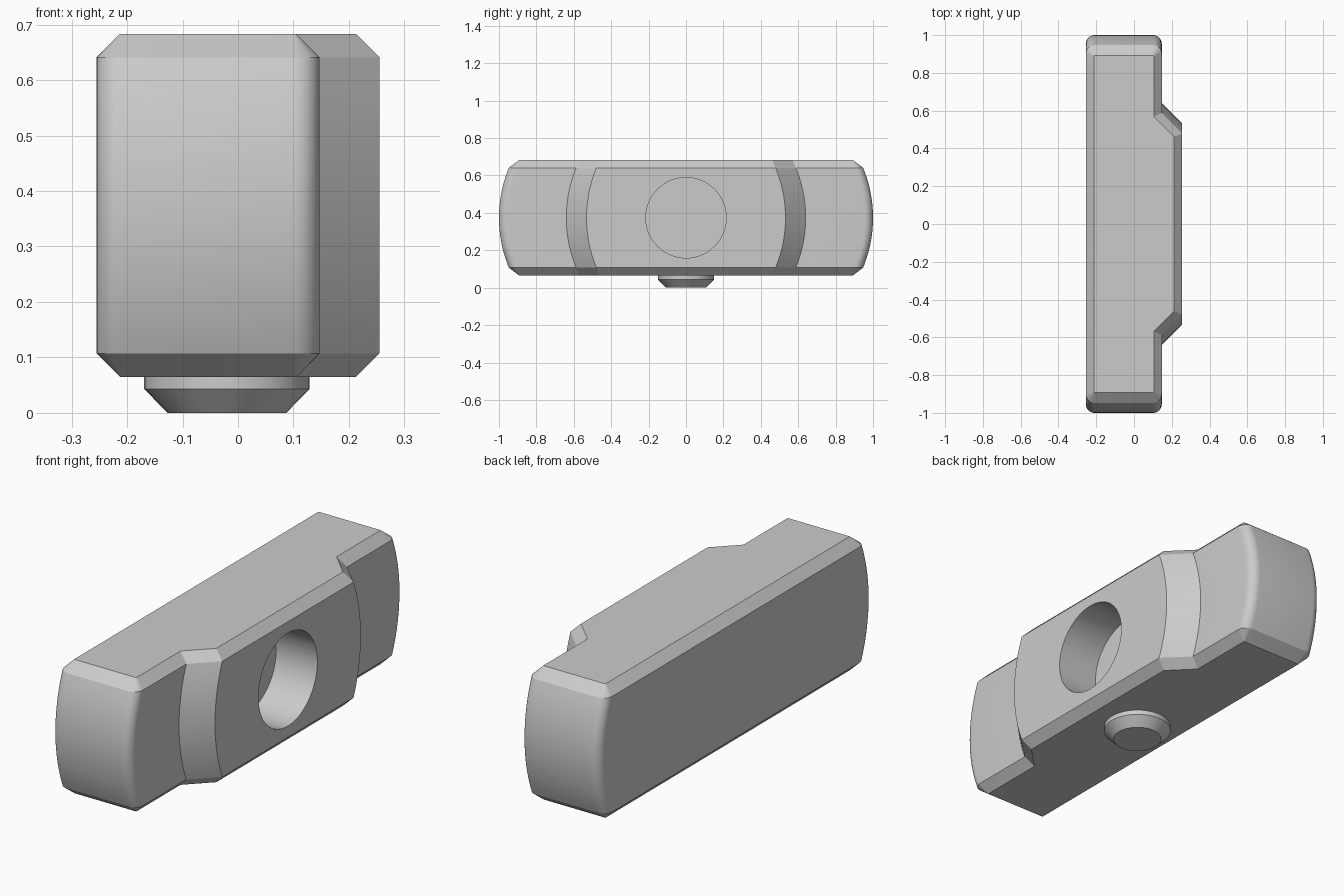
import bpy, bmesh
from math import pi, sin, cos, sqrt, radians
from mathutils import Matrix

if "Cube" in bpy.data.objects:
    bpy.data.objects.remove(bpy.data.objects["Cube"])

Z0, Z1, CH = 0.065, 0.683, 0.042        # bottom, top, chamfer
MID, HALF = (Z0 + Z1) / 2, (Z1 - Z0) / 2 - 0.042
SAG = 0.053                             # bulge of the ends
R = (HALF ** 2 + SAG ** 2) / (2 * SAG)


def make_object(name, bm):
    bmesh.ops.recalc_face_normals(bm, faces=bm.faces)
    mesh = bpy.data.meshes.new(name)
    bm.to_mesh(mesh)
    bm.free()
    ob = bpy.data.objects.new(name, mesh)
    bpy.context.collection.objects.link(ob)
    return ob


def activate(ob):
    bpy.ops.object.select_all(action='DESELECT')
    ob.select_set(True)
    bpy.context.view_layer.objects.active = ob


def outline(shift, inset, end_inset):
    """Plan outline, with ends and step pulled in by shift and chamfer inset."""
    r = 0.046 - inset
    left, narrow, wide = -0.255 + inset, 0.147 - inset, 0.255 - inset
    end = 1.0 - shift - end_inset
    half = []
    for cx, start in ((left + r, pi), (narrow - r, pi / 2)):
        for i in range(9):
            a = start - i * pi / 16
            half.append((cx + r * cos(a), end - r + r * sin(a)))
    k = inset * 0.414
    half += [(narrow, 0.64 - shift - k), (wide, 0.532 - shift - k)]
    return half + [(x, -y) for x, y in reversed(half)]


def loft(layers):
    bm = bmesh.new()
    rings = [[bm.verts.new((x, y, z)) for x, y in pts] for z, pts in layers]
    n = len(rings[0])
    for a, b in zip(rings, rings[1:]):
        for i in range(n):
            j = (i + 1) % n
            bm.faces.new((a[i], a[j], b[j], b[i]))
    bm.faces.new(rings[0])
    bm.faces.new(rings[-1])
    return bm


# Main body: chamfered block with bulged ends and a raised centre step
layers = [(Z0, outline(SAG, CH, 0.055))]
N = 20
for i in range(N + 1):
    h = HALF * (2 * i / N - 1)
    layers.append((MID + h, outline(R - sqrt(R * R - h * h), 0, 0)))
layers.append((Z1, outline(SAG, CH, 0.055)))
bm = loft(layers)
bmesh.ops.dissolve_limit(bm, angle_limit=radians(0.1), verts=bm.verts, edges=bm.edges)
body = make_object("body", bm)

# Blind round hole in the raised side
DEPTH = 0.21
bm = bmesh.new()
bmesh.ops.create_cone(bm, cap_ends=True, segments=64, radius1=0.215, radius2=0.215,
                      depth=DEPTH + 0.1,
                      matrix=Matrix.Translation((0.255 + 0.05 - DEPTH / 2, 0, MID))
                      @ Matrix.Rotation(pi / 2, 4, 'Y'))
cutter = make_object("hole_cutter", bm)
cutter.hide_render = True
activate(body)
mod = body.modifiers.new("hole", 'BOOLEAN')
mod.operation, mod.solver, mod.object = 'DIFFERENCE', 'EXACT', cutter
bpy.ops.object.modifier_apply(modifier=mod.name)
bpy.data.objects.remove(cutter)

# Peg under the body
peg_profile = [(0.0, 0.107), (0.043, 0.149), (0.07, 0.149)]
peg = make_object("peg", loft([
    (z, [(-0.02 + r * cos(i * pi / 24), r * sin(i * pi / 24)) for i in range(48)])
    for z, r in peg_profile]))

for ob in (body, peg):
    activate(ob)
    bpy.ops.object.shade_smooth_by_angle(angle=radians(25))
